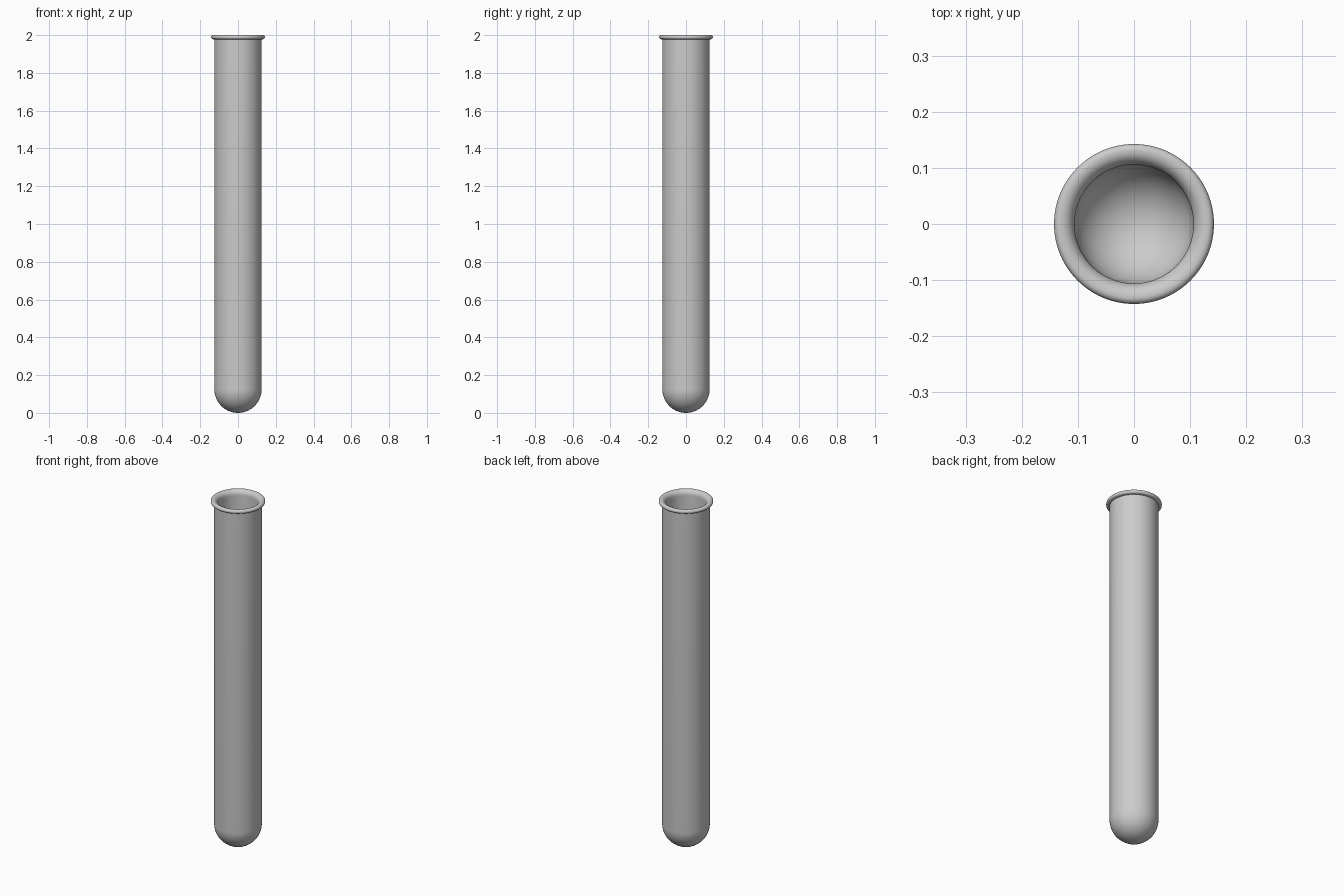
import bpy, bmesh
from math import sin, cos, pi, radians

if "Cube" in bpy.data.objects:
    bpy.data.objects.remove(bpy.data.objects["Cube"])

SEG = 96
R_OUT, R_IN = 0.125, 0.106


def arc(cx, cz, rx, rz, a0, a1, n):
    """Elliptical arc in the (radius, height) plane, angles in degrees."""
    pts = []
    for i in range(n + 1):
        a = radians(a0 + (a1 - a0) * i / n)
        pts.append((max(cx + rx * cos(a), 0.0), cz + rz * sin(a)))
    return pts


def lathe(name, profile):
    bm = bmesh.new()
    vs = [bm.verts.new((r, 0, z)) for r, z in profile]
    es = [bm.edges.new(p) for p in zip(vs, vs[1:])]
    bmesh.ops.spin(bm, geom=vs + es, cent=(0, 0, 0), axis=(0, 0, 1),
                   angle=2 * pi, steps=SEG, use_merge=True)
    bmesh.ops.remove_doubles(bm, verts=bm.verts, dist=1e-5)
    bmesh.ops.recalc_face_normals(bm, faces=bm.faces)
    me = bpy.data.meshes.new(name)
    bm.to_mesh(me)
    bm.free()
    ob = bpy.data.objects.new(name, me)
    bpy.context.collection.objects.link(ob)
    bpy.context.view_layer.objects.active = ob
    ob.select_set(True)
    bpy.ops.object.shade_smooth_by_angle(angle=radians(40))
    return ob


# Round-bottomed outer wall, rolled lip, then the inner wall back down
profile = (
    arc(0, R_OUT, R_OUT, R_OUT, -90, 0, 20)
    + [(R_OUT, 1.977)]
    + arc(0.132, 1.989, 0.0105, 0.011, -90, 90, 10)
    + arc(0.130, 1.972, 0.130 - R_IN, 0.028, 90, 180, 10)
    + arc(0, R_OUT, R_IN, R_IN, 0, -90, 20)
)
lathe("test_tube", profile)
